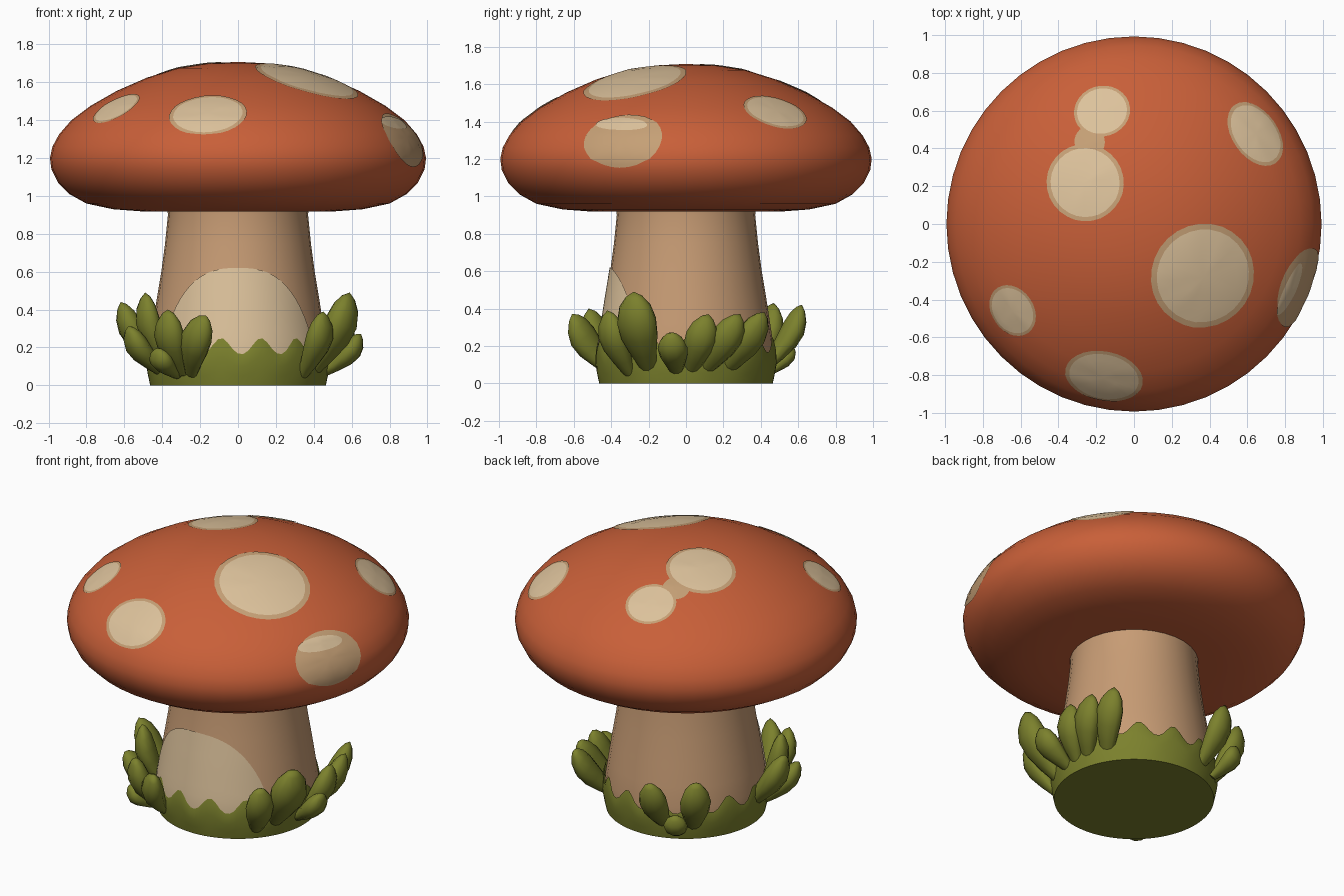
import bpy, bmesh
from math import sin, cos, pi, radians, tau
from mathutils import Vector
from mathutils.bvhtree import BVHTree

cube = bpy.data.objects.get("Cube")
if cube:
    bpy.data.objects.remove(cube)


def material(name, r, g, b):
    m = bpy.data.materials.new(name)
    m.use_nodes = True
    m.diffuse_color = (r, g, b, 1)
    m.node_tree.nodes["Principled BSDF"].inputs["Base Color"].default_value = (r, g, b, 1)
    return m


RED = material("cap orange red", 0.58, 0.115, 0.04)
CREAM = material("cream", 0.72, 0.54, 0.33)
SAND = material("sand", 0.56, 0.35, 0.18)
TAN = material("stem tan", 0.57, 0.33, 0.175)
GREEN = material("leaf green", 0.2, 0.22, 0.026)


def finish(bm, name, mats, angle=50):
    mesh = bpy.data.meshes.new(name)
    bm.normal_update()
    bm.to_mesh(mesh)
    bm.free()
    for m in mats:
        mesh.materials.append(m)
    for p in mesh.polygons:
        p.use_smooth = True
    mesh.set_sharp_from_angle(angle=radians(angle))
    obj = bpy.data.objects.new(name, mesh)
    bpy.context.collection.objects.link(obj)


def loft(bm, rows, closed=True, start=None, end=None):
    """Skin rows of points; start and end are optional pole points."""
    rings = [[bm.verts.new(p) for p in row] for row in rows]
    n = len(rings[0])
    steps = range(n if closed else n - 1)
    faces = []
    for a, b in zip(rings, rings[1:]):
        for i in steps:
            j = (i + 1) % n
            faces.append(bm.faces.new((a[i], a[j], b[j], b[i])))
    for pole, ring, flip in ((start, rings[0], True), (end, rings[-1], False)):
        if pole is not None:
            v = bm.verts.new(pole)
            for i in steps:
                j = (i + 1) % n
                bm.faces.new((ring[j], ring[i], v) if flip else (ring[i], ring[j], v))
    return faces


def circle(r, z, n):
    return [(r * cos(tau * i / n), r * sin(tau * i / n), z) for i in range(n)]


# Cap: a turned dome with a rolled rim and flat underside
cap_profile = [(0.3, 0.925), (0.5, 0.918), (0.66, 0.93), (0.8, 0.96), (0.89, 1.01),
               (0.95, 1.07), (0.985, 1.14), (0.993, 1.2), (0.98, 1.26), (0.945, 1.325),
               (0.88, 1.4), (0.78, 1.475), (0.64, 1.555), (0.48, 1.625), (0.32, 1.675),
               (0.16, 1.7)]
bm = bmesh.new()
loft(bm, [circle(r, z, 48) for r, z in cap_profile], start=(0, 0, 0.93), end=(0, 0, 1.708))
bm.normal_update()
cap_surface = BVHTree.FromBMesh(bm)
finish(bm, "cap", [RED])


# Cap spots: thin ovals laid on the dome, each with a rim
def spot(name, place, across, along, inner=CREAM, rim=SAND, lift=0.005):
    centre, n, _, _ = cap_surface.find_nearest(Vector(place))
    u = Vector((-n.y, n.x, 0)).normalized()
    v = n.cross(u)

    def lay(k, a):
        flat = centre + u * (across * k * cos(a)) + v * (along * k * sin(a))
        hit, hit_normal, _, _ = cap_surface.find_nearest(flat)
        return hit + hit_normal * lift

    bm = bmesh.new()
    scales = (1.0, 0.89, 0.65, 0.35)
    rows = [[lay(k, tau * i / 28) for i in range(28)] for k in scales]
    faces = loft(bm, rows, end=lay(0, 0))
    for f in bm.faces:
        f.material_index = 1
    for f in faces[:28]:
        f.material_index = 0
    finish(bm, name, [rim, inner])


spot("spot_large", (0.37, -0.28, 1.63), 0.285, 0.29)
spot("spot_top", (-0.26, 0.22, 1.67), 0.205, 0.215)
spot("spot_back", (-0.17, 0.6, 1.565), 0.15, 0.15)
spot("spot_bridge", (-0.235, 0.435, 1.62), 0.08, 0.09, inner=SAND, lift=0.003)
spot("spot_back_left", (0.645, 0.48, 1.457), 0.19, 0.15)
spot("spot_front_right", (-0.645, -0.46, 1.468), 0.145, 0.135)
spot("spot_front", (-0.16, -0.815, 1.437), 0.21, 0.17)
spot("spot_side", (0.89, -0.345, 1.31), 0.225, 0.185, inner=SAND)
spot("spot_side_shine", (0.825, -0.345, 1.385), 0.15, 0.045, rim=CREAM, lift=0.008)

# Stem: a column flaring towards the ground
stem_profile = [(0.455, 0.02), (0.47, 0.1), (0.468, 0.2), (0.45, 0.32), (0.43, 0.45),
                (0.405, 0.6), (0.385, 0.75), (0.37, 0.9), (0.375, 0.95)]


def stem_radius(z):
    for (r0, z0), (r1, z1) in zip(stem_profile, stem_profile[1:]):
        if z <= z1:
            return r0 + (r1 - r0) * max(0, z - z0) / (z1 - z0)


def on_stem(a, z, lift):
    r = stem_radius(z) + lift
    return (r * cos(a), r * sin(a), z)


bm = bmesh.new()
loft(bm, [circle(r, z, 32) for r, z in stem_profile])
finish(bm, "stem", [TAN])

# Pale patch on the front of the stem
bm = bmesh.new()
columns = [-1 + 2 * i / 32 for i in range(33)]
rows = []
for t in range(9):
    row = []
    for c in columns:
        top = 0.12 + 0.5 * (1 - abs(c) ** 2.6) ** 0.6
        row.append(on_stem(-pi / 2 + c * 1.03, 0.12 + (top - 0.12) * t / 8, 0.006))
    rows.append(row)
loft(bm, rows, closed=False)
finish(bm, "stem_pale_patch", [CREAM])

# Moss skirt with a scalloped top edge
bm = bmesh.new()
angles = [tau * i / 112 for i in range(112)]
rows = []
for t in (0, 0.3, 0.6, 0.85, 1):
    row = []
    for a in angles:
        wave = max(0, 0.5 + 0.5 * cos(14 * (a + pi / 2 - 0.26)))
        top = 0.165 + 0.085 * wave ** 1.2
        row.append(on_stem(a, top * t, 0.014 if 0 < t < 1 else 0.009))
    rows.append(row)
loft(bm, rows, start=(0, 0, 0))
finish(bm, "moss_skirt", [GREEN])


# Plump leaves around the foot
def leaf(name, base, tip, width):
    base, tip = Vector(base), Vector(tip)
    out = Vector((base.x, base.y, 0)).normalized()
    axis = (tip - base).normalized()
    side = axis.cross(out).normalized()
    thick = side.cross(axis)
    shape = [(0, 0.4), (0.2, 0.66), (0.42, 0.93), (0.62, 1), (0.8, 0.8), (0.93, 0.42)]
    bm = bmesh.new()
    rows = []
    for t, k in shape:
        mid = base.lerp(tip, t) + out * (0.035 * sin(pi * t))
        rows.append([mid + side * (width * k * cos(tau * i / 10))
                     + thick * (0.72 * width * k * sin(tau * i / 10)) for i in range(10)])
    loft(bm, rows, start=base, end=tip)
    bmesh.ops.recalc_face_normals(bm, faces=bm.faces)
    finish(bm, name, [GREEN], 60)


leaves = {
    "left_front_tall": ((0.40, -0.2, 0.08), (0.59, -0.28, 0.49), 0.115),
    "left_front_short": ((0.34, -0.3, 0.05), (0.45, -0.42, 0.39), 0.085),
    "left_low": ((0.44, -0.05, 0.06), (0.65, -0.08, 0.27), 0.08),
    "left_middle": ((0.44, 0.02, 0.06), (0.58, 0.12, 0.37), 0.085),
    "left_back_inner": ((0.42, 0.09, 0.06), (0.56, 0.29, 0.37), 0.085),
    "left_back_outer": ((0.37, 0.2, 0.06), (0.5, 0.42, 0.38), 0.085),
    "back_tall": ((-0.14, 0.42, 0.08), (-0.17, 0.62, 0.42), 0.085),
    "back_right": ((-0.29, 0.34, 0.07), (-0.4, 0.47, 0.43), 0.09),
    "back_low": ((-0.24, 0.42, 0.05), (-0.31, 0.56, 0.22), 0.07),
    "right_tall": ((-0.4, -0.06, 0.09), (-0.62, -0.12, 0.44), 0.095),
    "right_inner": ((-0.38, -0.2, 0.1), (-0.49, -0.27, 0.49), 0.085),
    "right_low": ((-0.39, -0.18, 0.06), (-0.58, -0.32, 0.31), 0.085),
    "front_right": ((-0.3, -0.36, 0.06), (-0.37, -0.52, 0.4), 0.09),
    "front_inner": ((-0.25, -0.39, 0.06), (-0.17, -0.61, 0.37), 0.09),
    "front_low": ((-0.32, -0.35, 0.05), (-0.43, -0.49, 0.19), 0.07),
}
for part, (base, tip, width) in leaves.items():
    leaf("leaf_" + part, base, tip, width)
